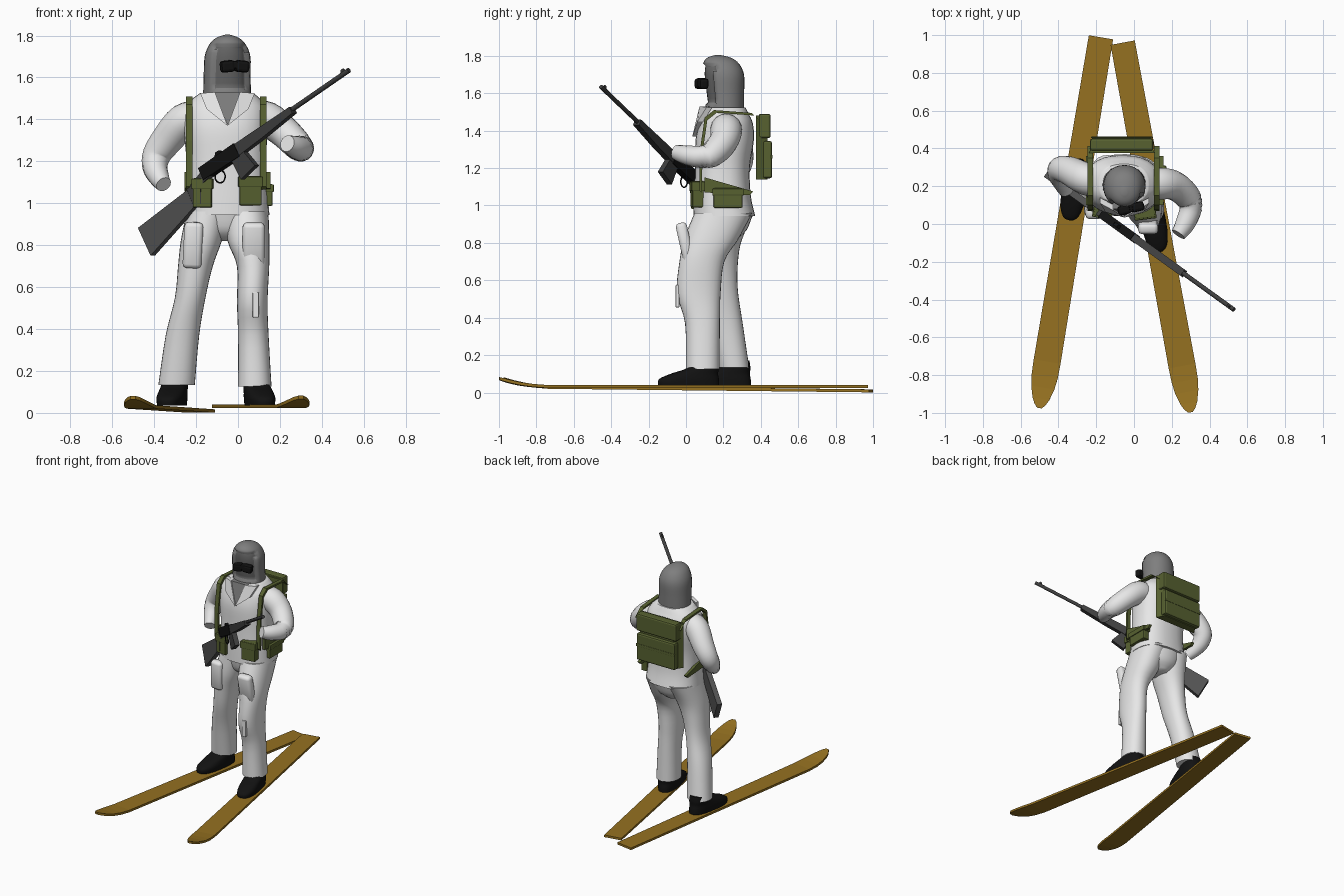
import bpy, bmesh, math
from mathutils import Vector, Matrix

if "Cube" in bpy.data.objects:
    bpy.data.objects.remove(bpy.data.objects["Cube"])


def material(name, r, g, b):
    m = bpy.data.materials.new(name)
    m.use_nodes = True
    m.diffuse_color = (r, g, b, 1)
    bsdf = next(n for n in m.node_tree.nodes if n.type == 'BSDF_PRINCIPLED')
    bsdf.inputs["Base Color"].default_value = (r, g, b, 1)
    bsdf.inputs["Roughness"].default_value = 0.8
    return m


WHITE = material("snow white cloth", .8, .8, .8)
GREY = material("hood grey", .21, .21, .21)
MASK = material("mask grey", .13, .13, .13)
BLACK = material("black", .006, .006, .006)
OLIVE = material("olive green", .095, .12, .03)
WOOD = material("ski ochre", .3, .165, .015)
METAL = material("gun metal", .05, .05, .05)
STOCK = material("stock grey", .085, .085, .085)


def make(name, verts, faces, mat, angle=0, bevel=0):
    """Mesh object with outward normals, optional bevel and smooth shading."""
    me = bpy.data.meshes.new(name)
    me.from_pydata([tuple(v) for v in verts], [], faces)
    bm = bmesh.new()
    bm.from_mesh(me)
    bmesh.ops.recalc_face_normals(bm, faces=bm.faces)
    if bevel:
        bmesh.ops.bevel(bm, geom=bm.edges[:], offset=bevel, segments=2, affect='EDGES', profile=.5)
    bm.to_mesh(me)
    bm.free()
    me.materials.append(mat)
    ob = bpy.data.objects.new(name, me)
    bpy.context.collection.objects.link(ob)
    if angle:
        bpy.ops.object.select_all(action='DESELECT')
        ob.select_set(True)
        bpy.context.view_layer.objects.active = ob
        bpy.ops.object.shade_smooth_by_angle(angle=math.radians(angle))
    return ob


def skin(name, rings, mat, angle=0):
    n = len(rings[0])
    faces = [(i * n + j, i * n + (j + 1) % n, (i + 1) * n + (j + 1) % n, (i + 1) * n + j)
             for i in range(len(rings) - 1) for j in range(n)]
    faces += [tuple(range(n)), tuple((len(rings) - 1) * n + j for j in range(n))]
    return make(name, [v for r in rings for v in r], faces, mat, angle)


def spline(pts, k=4):
    """Catmull-Rom resampling of tuples of any length."""
    out = []
    for i in range(len(pts) - 1):
        a, b, c, d = (pts[max(i - 1, 0)], pts[i], pts[i + 1], pts[min(i + 2, len(pts) - 1)])
        for s in range(k):
            t = s / k
            out.append([q + .5 * t * (r - p + t * (2 * p - 5 * q + 4 * r - w + t * (3 * (q - r) + w - p)))
                        for p, q, r, w in zip(a, b, c, d)])
    return out + [list(pts[-1])]


def loft(name, rows, mat, power=2, n=28):
    """Horizontal superellipses from rows of (x, y, z, rx, ry)."""
    def sup(v):
        return math.copysign(abs(v) ** (2 / power), v)
    angs = [2 * math.pi * j / n for j in range(n)]
    return skin(name, [[(x + rx * sup(math.cos(a)), y + ry * sup(math.sin(a)), z) for a in angs]
                       for x, y, z, rx, ry in spline(rows)], mat, 50)


def tube(name, rows, mat, n=16):
    """Round tube along rows of (x, y, z, radius)."""
    pts, rings = spline(rows), []
    for i, p in enumerate(pts):
        t = Vector(pts[min(i + 1, len(pts) - 1)][:3]) - Vector(pts[max(i - 1, 0)][:3])
        u = t.cross(Vector((0, 1, .3))).normalized()
        w = t.cross(u).normalized()
        rings.append([Vector(p[:3]) + p[3] * (u * math.cos(2 * math.pi * j / n) + w * math.sin(2 * math.pi * j / n))
                      for j in range(n)])
    return skin(name, rings, mat, 50)


def plate(name, pts, offset, mat):
    """Polygon extruded along an offset vector."""
    ps = [Vector(p) for p in pts]
    return skin(name, [ps, [p + Vector(offset) for p in ps]], mat)


def box(name, c, size, mat, bevel=.008, rot=(0, 0, 0), angle=0):
    v = [[s * q / 2 for s, q in zip(size, (i, j, k))] for i in (-1, 1) for j in (-1, 1) for k in (-1, 1)]
    f = [(0, 1, 3, 2), (4, 5, 7, 6), (0, 1, 5, 4), (2, 3, 7, 6), (0, 2, 6, 4), (1, 3, 7, 5)]
    ob = make(name, v, f, mat, angle, bevel)
    ob.location, ob.rotation_euler = c, rot
    return ob


# Skis: flat boards with rounded, upturned tips
STATIONS = [(0, .065, 0), (1.74, .072, 0), (1.82, .07, .006), (1.88, .062, .014),
            (1.94, .045, .027), (1.97, .03, .036), (1.99, .012, .042)]
for side, tail, tip, base, tilt in (("left", (-.06, .96), (.3, -1), .024, 0),
                                    ("right", (-.175, .988), (-.5, -.97), .001, .011)):
    rings = [[(-w, -t, z), (w, -t, z), (w, -t, z + .016), (-w, -t, z + .016)] for t, w, z in STATIONS]
    ski = skin(side + "_ski", rings, WOOD)
    ski.location = (*tail, base)
    yaw = math.atan2(tip[0] - tail[0], tail[1] - tip[1])
    ski.rotation_euler = (-tilt, 0, yaw)

    # Boots stand along the skis
    boot = loft(side + "_boot", [(0, 0, .036, .062, .165), (0, 0, .07, .066, .163), (0, .03, .1, .064, .128),
                                 (0, .075, .13, .062, .085), (0, .08, .17, .06, .075)], BLACK, 2.6)
    boot.location = (.103, .015, 0) if side == "left" else (-.315, .185, 0)
    boot.rotation_euler.z = yaw

# Trousers
loft("left_trouser_leg", [(.08, .09, .125, .08, .09), (.073, .088, .37, .073, .093), (.068, .068, .53, .073, .117),
                          (.072, .085, .7, .077, .12), (.05, .135, .82, .1, .145), (.04, .2, .96, .105, .155)], WHITE, 2.2)
loft("right_trouser_leg", [(-.293, .255, .133, .087, .083), (-.265, .215, .37, .08, .088), (-.228, .18, .55, .073, .097),
                           (-.203, .17, .7, .083, .108), (-.175, .175, .82, .098, .125), (-.14, .21, .96, .105, .155)], WHITE, 2.2)
loft("trouser_seat", [(-.055, .2, .82, .05, .07), (-.052, .2, .87, .14, .125), (-.05, .205, .96, .19, .155)], WHITE)
box("left_thigh_pocket", (.075, -.005, .8), (.105, .06, .22), WHITE, .02, (.22, 0, 0), 50)
box("right_thigh_pocket", (-.215, .065, .8), (.09, .06, .22), WHITE, .02, (.1, .05, 0), 50)
box("knee_patch", (.085, -.045, .515), (.03, .02, .12), WHITE, .004)

# Jacket with sleeves
loft("jacket", [(-.05, .205, .945, .2, .165), (-.05, .195, 1.05, .192, .152), (-.055, .195, 1.2, .19, .146),
                (-.06, .207, 1.35, .2, .156), (-.06, .215, 1.44, .198, .142), (-.057, .215, 1.49, .17, .12),
                (-.053, .21, 1.525, .128, .108)], WHITE, 2.4)
tube("left_sleeve", [(.06, .21, 1.41, .08), (.14, .215, 1.4, .085), (.22, .2, 1.34, .077), (.285, .14, 1.275, .07),
                     (.3, .08, 1.26, .06), (.27, 0, 1.27, .052), (.235, -.055, 1.285, .04)], WHITE)
tube("right_sleeve", [(-.18, .22, 1.41, .08), (-.26, .24, 1.39, .085), (-.34, .28, 1.3, .077), (-.388, .29, 1.23, .068),
                      (-.395, .26, 1.17, .06), (-.375, .21, 1.12, .048), (-.355, .17, 1.09, .038)], WHITE)

# Scarf in the open neck, and the collar flaps beside it
plate("neck_scarf", [(-.115, .08, 1.53), (.02, .08, 1.53), (-.048, .043, 1.37)], (0, .06, 0), GREY)
for side, s in (("left", 1), ("right", -1)):
    plate(side + "_collar_flap", [(-.05 + s * .06, .072, 1.53), (-.05 + s * .13, .11, 1.525),
                                  (-.05 + s * .1, .062, 1.45), (-.05, .034, 1.37)], (0, .03, 0), WHITE)

# Hood with a recessed masked face, turned slightly to its left
hood = loft("hood", [(-.052, .21, 1.49, .115, .1), (-.052, .203, 1.6, .112, .108), (-.05, .197, 1.7, .109, .113),
                     (-.05, .187, 1.76, .085, .095), (-.05, .177, 1.79, .052, .063), (-.05, .17, 1.804, .012, .016)], GREY, 2.1)
hood.data.materials.append(MASK)
FACING = Vector((.23, -.97, 0))
bm = bmesh.new()
bm.from_mesh(hood.data)
front = []
for f in bm.faces:
    c = f.calc_center_median()
    if 1.53 < c.z < 1.755 and Vector((c.x + .05, c.y - .2, 0)).normalized().dot(FACING) > .6:
        front.append(f)
bmesh.ops.inset_region(bm, faces=front, thickness=.01, depth=-.016)
for f in front:
    f.material_index = 1
bm.to_mesh(hood.data)
bm.free()

# Goggles
for side, s in (("left", 1), ("right", -1)):
    c = Vector((-.016, .083, 1.653)) + s * .036 * Vector((.97, .23, 0))
    box(side + "_goggle_lens", c, (.068, .05, .056), BLACK, .014, (0, s * .1, .23))
box("goggle_bridge", (-.016, .085, 1.66), (.09, .045, .035), BLACK, .008, (0, 0, .23))

# Backpack
plate("backpack_body", [(-.24, .375, 1.14), (.11, .375, 1.14), (.08, .435, 1.14), (-.2, .435, 1.14)], (0, 0, .34), OLIVE)
box("backpack_lower_pocket", (-.065, .435, 1.245), (.32, .05, .2), OLIVE, .012)
box("backpack_flap", (-.065, .42, 1.425), (.335, .065, .13), OLIVE, .012)
box("backpack_band", (-.065, .458, 1.26), (.325, .008, .02), OLIVE, .002)

# Shoulder straps and hip straps, one of each on either side
ROUTE = [(.4, 1.45), (.35, 1.495), (.15, 1.51), (.1, 1.47), (.075, 1.3), (.07, 1.08)]
for side, x, s in (("left", .12, 1), ("right", -.232, -1)):
    band = [(x - .015, y, z) for y, z in ROUTE] + [(x - .015, y + .014, z - .014) for y, z in reversed(ROUTE)]
    plate(side + "_shoulder_strap", band, (.03, 0, 0), OLIVE)
    hip = -.05 + s * .185
    plate(side + "_hip_strap", [(hip, .1, 1.15), (hip, .36, 1.075), (hip, .34, 1.055), (hip, .1, 1.07)],
          (s * .02, 0, 0), OLIVE)

# Belt pouches, each with a flap
for name, c, size, yaw in (("left_front_pouch", (.057, .065, 1.06), (.105, .07, .14), .12),
                           ("right_front_pouch", (-.165, .07, 1.05), (.09, .07, .14), -.2),
                           ("left_hip_pouch", (.14, .225, 1.04), (.05, .155, .105), 0)):
    box(name, c, size, OLIVE, .006, (0, 0, yaw))
    box(name + "_flap", (c[0], c[1], c[2] + size[2] * .3), (size[0] + .012, size[1] + .012, size[2] * .36),
        OLIVE, .005, (0, 0, yaw))

# Rifle: outlines in its own plane (along barrel, up), then placed across the body
D = Vector((.707, -.51, .488)).normalized()
U = (Vector((0, 0, 1)) - D.z * D).normalized()
W = U.cross(D)
FRAME = Matrix.Translation((-.1, 0, 1.2)) @ Matrix((D, W, U)).transposed().to_4x4()


def gun_part(name, pts, width, mat):
    plate(name, [(s, -width / 2, h) for s, h in pts], (0, width, 0), mat).matrix_world = FRAME


gun_part("rifle_butt", [(-.55, -.056), (-.21, -.04), (-.215, -.13), (-.55, -.208)], .036, STOCK)
gun_part("rifle_grip", [(-.22, -.04), (-.07, .005), (-.06, -.045), (-.13, -.06), (-.17, -.135), (-.22, -.13)], .034, METAL)
gun_part("rifle_receiver", [(-.1, .018), (.14, .02), (.14, -.05), (-.1, -.045)], .046, BLACK)
gun_part("rifle_handguard", [(.1, .016), (.51, .012), (.51, -.022), (.3, -.038), (.1, -.046)], .04, METAL)
gun_part("rifle_magazine", [(.085, -.03), (.165, -.03), (.195, -.132), (.09, -.15)], .034, METAL)
gun_part("rifle_rear_sight", [(0, .015), (.05, .015), (.04, .038), (.015, .038)], .02, BLACK)
gun_part("rifle_front_sight", [(.84, .005), (.87, .005), (.865, .024), (.85, .024)], .008, METAL)
tube("rifle_barrel", [(.45, 0, 0, .012), (.89, 0, 0, .012)], METAL, 10).matrix_world = FRAME
bpy.ops.mesh.primitive_torus_add(major_radius=.03, minor_radius=.004, major_segments=20, minor_segments=6)
guard = bpy.context.object
guard.name = "trigger_guard"
guard.data.materials.append(BLACK)
guard.matrix_world = FRAME @ Matrix.Translation((-.02, 0, -.072)) @ Matrix.Rotation(math.pi / 2, 4, 'X')
